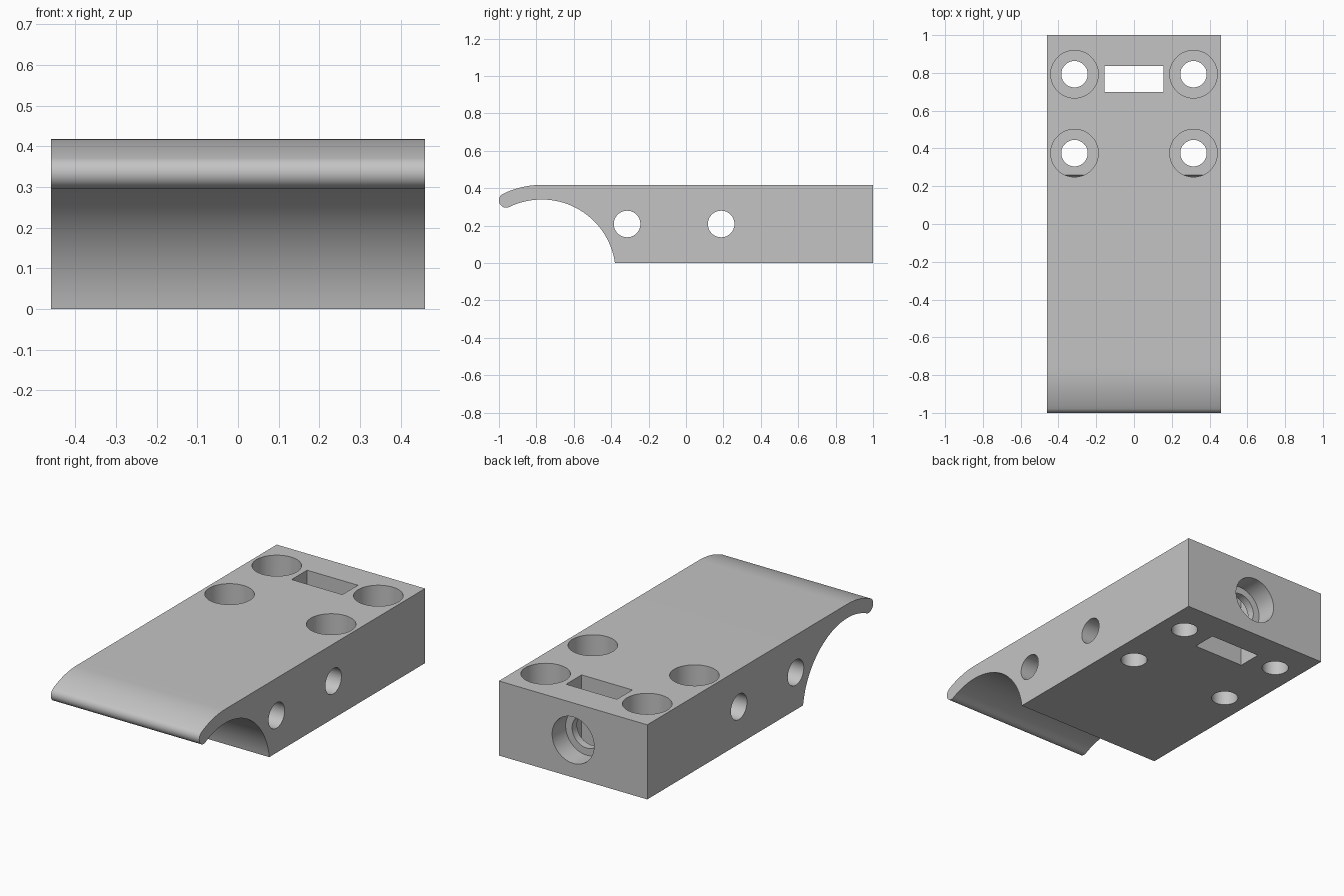
import bpy, bmesh
from math import sin, cos, pi, radians
from mathutils import Matrix, Vector

if "Cube" in bpy.data.objects:
    bpy.data.objects.remove(bpy.data.objects["Cube"])

HALF_WIDTH, HEIGHT, MID = 0.46, 0.418, 0.209

grey = bpy.data.materials.new("plain_grey")
grey.use_nodes = True
colour = (0.55, 0.55, 0.55, 1)
grey.diffuse_color = colour
grey.node_tree.nodes["Principled BSDF"].inputs["Base Color"].default_value = colour


def make_object(name, bm):
    bmesh.ops.recalc_face_normals(bm, faces=bm.faces)
    mesh = bpy.data.meshes.new(name)
    bm.to_mesh(mesh)
    bm.free()
    mesh.materials.append(grey)
    obj = bpy.data.objects.new(name, mesh)
    bpy.context.collection.objects.link(obj)
    return obj


def arc(cy, cz, r, start, end, steps):
    angles = [radians(start + (end - start) * i / steps) for i in range(steps + 1)]
    return [(cy + r * cos(a), cz + r * sin(a)) for a in angles]


# Side profile: block with a curved lip of constant thickness and round tip
cy, cz, inner, outer, tip_angle = -0.771, -0.055, 0.395, 0.473, 116
tip_r = (outer - inner) / 2
tip_y = cy + (inner + tip_r) * cos(radians(tip_angle))
tip_z = cz + (inner + tip_r) * sin(radians(tip_angle))
profile = [(1, 0), (1, HEIGHT)]
profile += arc(cy, cz, outer, 90, tip_angle, 12)
profile += arc(tip_y, tip_z, tip_r, tip_angle, tip_angle + 180, 20)[1:-1]
profile += arc(cy, cz, inner, tip_angle, 8, 40)

bm = bmesh.new()
face = bm.faces.new([bm.verts.new((-HALF_WIDTH, y, z)) for y, z in profile])
side = bmesh.ops.extrude_face_region(bm, geom=[face])["geom"]
bmesh.ops.translate(bm, vec=(2 * HALF_WIDTH, 0, 0),
                    verts=[v for v in side if isinstance(v, bmesh.types.BMVert)])
# Drop the curved heel exactly onto the ground
for v in bm.verts:
    if abs(v.co.y + 0.38) < 0.01 and v.co.z < 0.01:
        v.co.z = 0
body = make_object("bracket_body", bm)

cutters = []


def add_cutter(obj):
    obj.hide_render = True
    mod = body.modifiers.new(obj.name, 'BOOLEAN')
    mod.operation, mod.solver, mod.object = 'DIFFERENCE', 'EXACT', obj
    cutters.append(obj)


def drill(name, start, end, r):
    start, end = Vector(start), Vector(end)
    axis = end - start
    turn = axis.to_track_quat('Z', 'Y').to_matrix().to_4x4()
    bm = bmesh.new()
    bmesh.ops.create_cone(bm, cap_ends=True, segments=64, radius1=r, radius2=r,
                          depth=axis.length,
                          matrix=Matrix.Translation((start + end) / 2) @ turn)
    add_cutter(make_object(name, bm))


# Counterbored vertical screw holes
for x in (-0.315, 0.315):
    for y in (0.375, 0.793):
        drill("screw_hole", (x, y, -0.1), (x, y, 0.6), 0.07)
        drill("screw_head_recess", (x, y, 0.206), (x, y, 0.6), 0.126)

# Cross holes through both sides
for y in (-0.315, 0.188):
    drill("cross_hole", (-0.6, y, MID), (0.6, y, MID), 0.071)

# Nut slot and the stepped hole that reaches it from the back
bm = bmesh.new()
bmesh.ops.create_cube(bm, size=1, matrix=Matrix.Translation((0, 0.768, MID))
                      @ Matrix.Diagonal((0.315, 0.137, 1, 1)))
add_cutter(make_object("nut_slot", bm))
drill("back_recess", (0, 1.1, MID), (0, 0.88, MID), 0.13)
drill("back_hole", (0, 1.1, MID), (0, 0.77, MID), 0.09)

# Bake the cuts and remove the cutters
depsgraph = bpy.context.evaluated_depsgraph_get()
body_mesh = bpy.data.meshes.new_from_object(body.evaluated_get(depsgraph))
body.modifiers.clear()
body.data = body_mesh
body_mesh.materials.clear()
body_mesh.materials.append(grey)
for poly in body_mesh.polygons:
    poly.material_index = 0
for obj in cutters:
    bpy.data.objects.remove(obj)

for obj in bpy.context.selected_objects:
    obj.select_set(False)
body.select_set(True)
bpy.context.view_layer.objects.active = body
bpy.ops.object.shade_smooth_by_angle(angle=radians(30))
